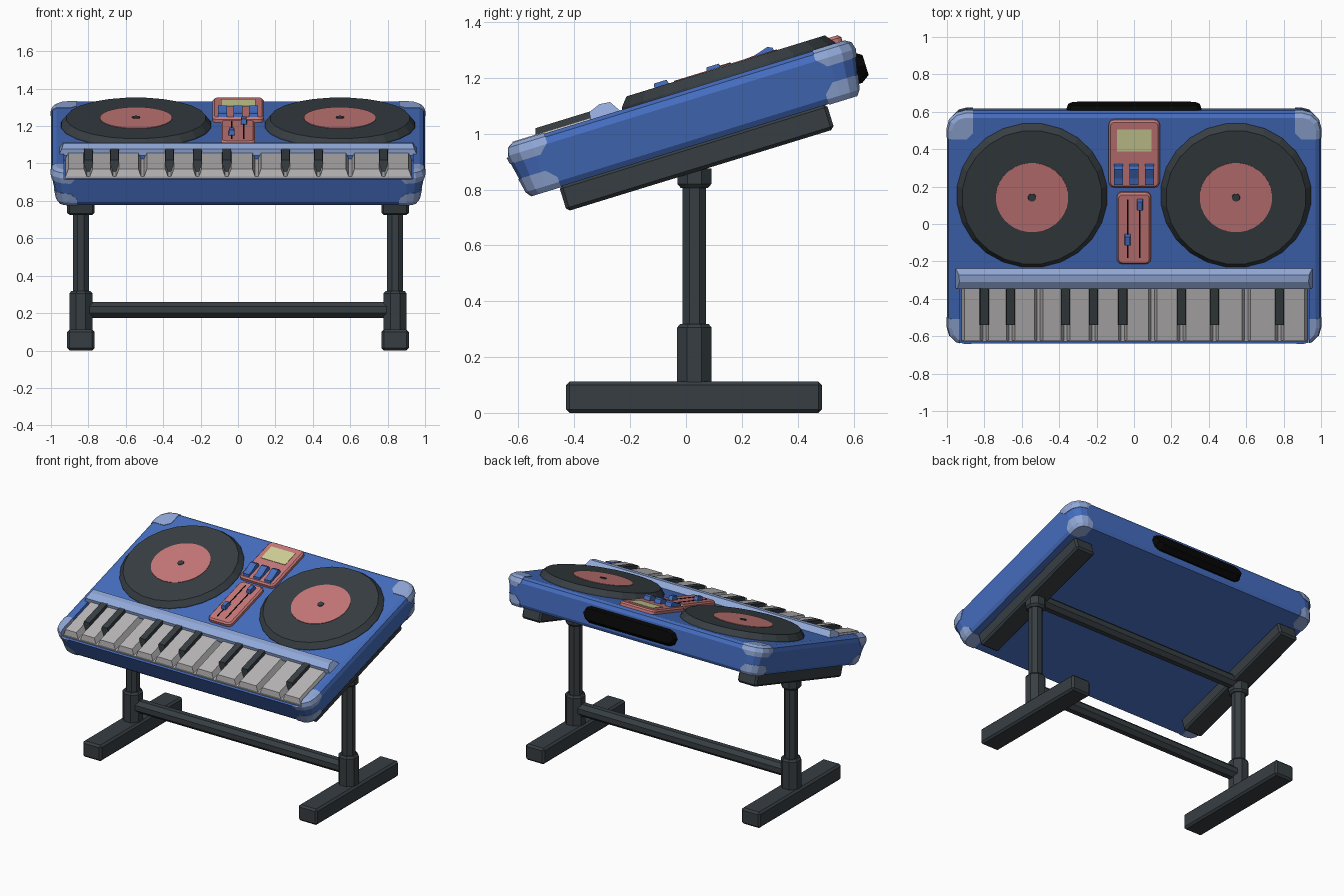
import bpy, bmesh, math
from mathutils import Matrix

if "Cube" in bpy.data.objects:
    bpy.data.objects.remove(bpy.data.objects["Cube"])


def material(name, r, g, b):
    m = bpy.data.materials.new(name)
    m.diffuse_color = (r, g, b, 1)
    m.use_nodes = True
    m.node_tree.nodes["Principled BSDF"].inputs["Base Color"].default_value = m.diffuse_color
    return m


BLUE = material("case blue", .06, .155, .53)
PALE = material("pale blue", .28, .39, .68)
DARK = material("charcoal", .038, .048, .055)
RED = material("coral red", .58, .19, .19)
GREY = material("key grey", .49, .475, .485)
LIME = material("screen yellow", .65, .65, .32)
BLACK = material("black", .002, .002, .002)

# tilted frame shared by everything on the board; local z = 0 is the underside
TILT = Matrix.Translation((0, 0, .949)) @ Matrix.Rotation(math.radians(17.1), 4, 'X')
FLAT = Matrix.Identity(4)


def loft(name, rings, mat, frame=TILT, bevel=0):
    """Join equal rings of points into a closed solid."""
    bm = bmesh.new()
    loops = [[bm.verts.new(p) for p in ring] for ring in rings]
    n = len(loops[0])
    for a, b in zip(loops, loops[1:]):
        for i in range(n):
            bm.faces.new((a[i], a[(i + 1) % n], b[(i + 1) % n], b[i]))
    bm.faces.new(loops[0][::-1])
    bm.faces.new(loops[-1])
    bmesh.ops.recalc_face_normals(bm, faces=bm.faces)
    if bevel:
        bmesh.ops.bevel(bm, geom=bm.edges[:], offset=bevel, segments=1, affect='EDGES')
    me = bpy.data.meshes.new(name)
    bm.to_mesh(me)
    bm.free()
    me.materials.append(mat)
    ob = bpy.data.objects.new(name, me)
    bpy.context.collection.objects.link(ob)
    ob.matrix_world = frame
    return ob


def box(name, x, y, z, mat, tx=0, ty=0, frame=TILT, bevel=0):
    """Box from ranges; tx and ty pull the top edges inward."""
    def ring(h, a, b):
        return [(x[0] + a, y[0] + b, h), (x[1] - a, y[0] + b, h),
                (x[1] - a, y[1] - b, h), (x[0] + a, y[1] - b, h)]
    return loft(name, [ring(z[0], 0, 0), ring(z[1], tx, ty)], mat, frame, bevel)


def profile_x(name, pts, x0, x1, mat, frame=TILT):
    """Side profile (y, z) drawn out along x."""
    return loft(name, [[(x, y, z) for y, z in pts] for x in (x0, x1)], mat, frame)


def turned(name, cx, cy, steps, mat, sides, frame=TILT):
    """Upright round part from (radius, height) steps."""
    ang = [2 * math.pi * (i + .5) / sides for i in range(sides)]
    return loft(name, [[(cx + r * math.cos(a), cy + r * math.sin(a), h) for a in ang]
                       for r, h in steps], mat, frame)


def rounded(x, y, r, inset, h, segs=3):
    """Rounded rectangle ring at height h."""
    pts = []
    for k, (sx, sy) in enumerate(((1, 1), (0, 1), (0, 0), (1, 0))):
        cx = x[1] - r if sx else x[0] + r
        cy = y[1] - r if sy else y[0] + r
        for i in range(segs + 1):
            a = math.pi / 2 * (k + i / segs)
            pts.append((cx + (r - inset) * math.cos(a), cy + (r - inset) * math.sin(a), h))
    return pts


def boolean(ob, cutter, op):
    mod = ob.modifiers.new(op, 'BOOLEAN')
    mod.operation, mod.object, mod.solver = op, cutter, 'EXACT'
    cutter.hide_render = True


def case(name, mat, grow=0):
    levels = [(-grow, .045), (.02 - grow, .03), (.16, 0), (.185 + grow, .008), (.198 + grow, .03)]
    return loft(name, [rounded((-1, 1), (-.623, .683), .1, i - grow, h) for h, i in levels], mat)


# case with key recess, plus eight pale corner guards
recess = box("recess_cutter", (-.93, .935), (-.9, -.28), (.155, .4), BLUE)
cutters = [recess]
body = case("case", BLUE)
boolean(body, recess, 'DIFFERENCE')
solids = [body]
for sx in (-1, 1):
    for cy in (-.6, .665):
        for cz in (0, .2):
            cx = sx * .985
            zone = box("corner_zone", (cx - .125, cx + .125), (cy - .13, cy + .13),
                       (cz - .07, cz + .07), PALE, bevel=.035)
            guard = case("corner_guard", PALE, .003)
            boolean(guard, zone, 'INTERSECT')
            boolean(guard, recess, 'DIFFERENCE')
            cutters.append(zone)
            solids.append(guard)
bpy.context.view_layer.update()
deps = bpy.context.evaluated_depsgraph_get()
for ob in solids:
    done = bpy.data.meshes.new_from_object(ob.evaluated_get(deps))
    ob["done"] = done.name
for ob in solids:
    ob.data = bpy.data.meshes[ob["done"]]
    ob.modifiers.clear()
for ob in cutters:
    bpy.data.objects.remove(ob)

# keyboard
box("key_bed", (-.925, .93), (-.606, -.28), (.15, .166), GREY)
gaps = [-.80, -.66, -.51, -.366, -.217, -.06, .10, .254, .43, .60, .778]
edges = [-.93] + gaps + [.935]
for a, b in zip(edges, edges[1:]):
    box("white_key", (a + .006, b - .006), (-.604, -.27), (.16, .204), GREY, .017, .016)
for i, g in enumerate(gaps):
    if i not in (2, 6, 9):
        box("black_key", (g - .031, g + .031), (-.515, -.26), (.156, .226), DARK, .009, .02)

# rail behind the keys
rail = [(-.297, .19), (-.294, .224), (-.25, .241), (-.212, .237), (-.182, .19)]
loft("key_rail", [[(s * (.958 - max(0, z - .2) * .6), y, z) for y, z in rail] for s in (-1, 1)], PALE)

# turntables
for s in (-.545, .545):
    turned("record", s, .222, [(.405, .19), (.403, .205), (.375, .239)], DARK, 24)
    turned("record_label", s, .222, [(.194, .236), (.194, .242)], RED, 32)
    turned("spindle", s, .222, [(.023, .24), (.021, .246)], DARK, 12)


# centre control panels
def panel(name, x, y):
    loft(name, [rounded(x, y, .03, i, h) for h, i in ((.19, 0), (.216, 0), (.226, .01))], RED)


panel("mixer_panel", (-.135, .138), (.271, .648))
panel("fader_panel", (-.092, .091), (-.158, .243))
box("screen", (-.092, .094), (.477, .598), (.222, .229), LIME)
for x in (-.084, 0, .083):
    profile_x("rocker_switch", [(.285, .22), (.292, .242), (.33, .244), (.385, .26), (.402, .252), (.407, .22)],
              x - .024, x + .024, BLUE)
for x, y in ((-.034, -.018), (.031, .178)):
    box("fader_slot", (x - .004, x + .004), (-.12, .207), (.222, .228), BLACK)
    box("fader_knob", (x - .017, x + .017), (y - .033, y + .033), (.22, .254), BLUE, .004, .01)

# rear carry handle
handle = [(-.362, .095), (-.345, .135), (-.31, .152), (.31, .152), (.345, .135), (.362, .095),
          (.345, .055), (.31, .037), (-.31, .037), (-.345, .055)]
loft("handle", [[(x * k, y, .095 + (z - .095) * j) for x, z in handle]
                for y, k, j in ((.63, 1, 1), (.672, 1, 1), (.702, .97, .65))], BLACK)

# stand: one leg assembly per side
for s in (-.84, .84):
    box("support_rail", (s - .073, s + .073), (-.475, .528), (-.092, .004), DARK, bevel=.012)
    box("foot", (s - .073, s + .073), (-.43, .487), (0, .112), DARK, frame=FLAT, bevel=.013)
    turned("leg_post", s, .03, [(.046, .25), (.046, .9)], DARK, 8, FLAT)
    turned("leg_sleeve", s, .03, [(.067, .1), (.067, .305), (.056, .318)], DARK, 8, FLAT)
    turned("leg_collar", s, .03, [(.052, .805), (.066, .82), (.066, .875)], DARK, 8, FLAT)

# cross bars between the legs
for name, z in (("lower_crossbar", .217), ("upper_crossbar", .885)):
    ring = [(.03 + .046 * math.cos(a), z + .046 * math.sin(a))
            for a in [math.pi / 4 * (i + .5) for i in range(8)]]
    profile_x(name, ring, -.8, .8, DARK, FLAT)
